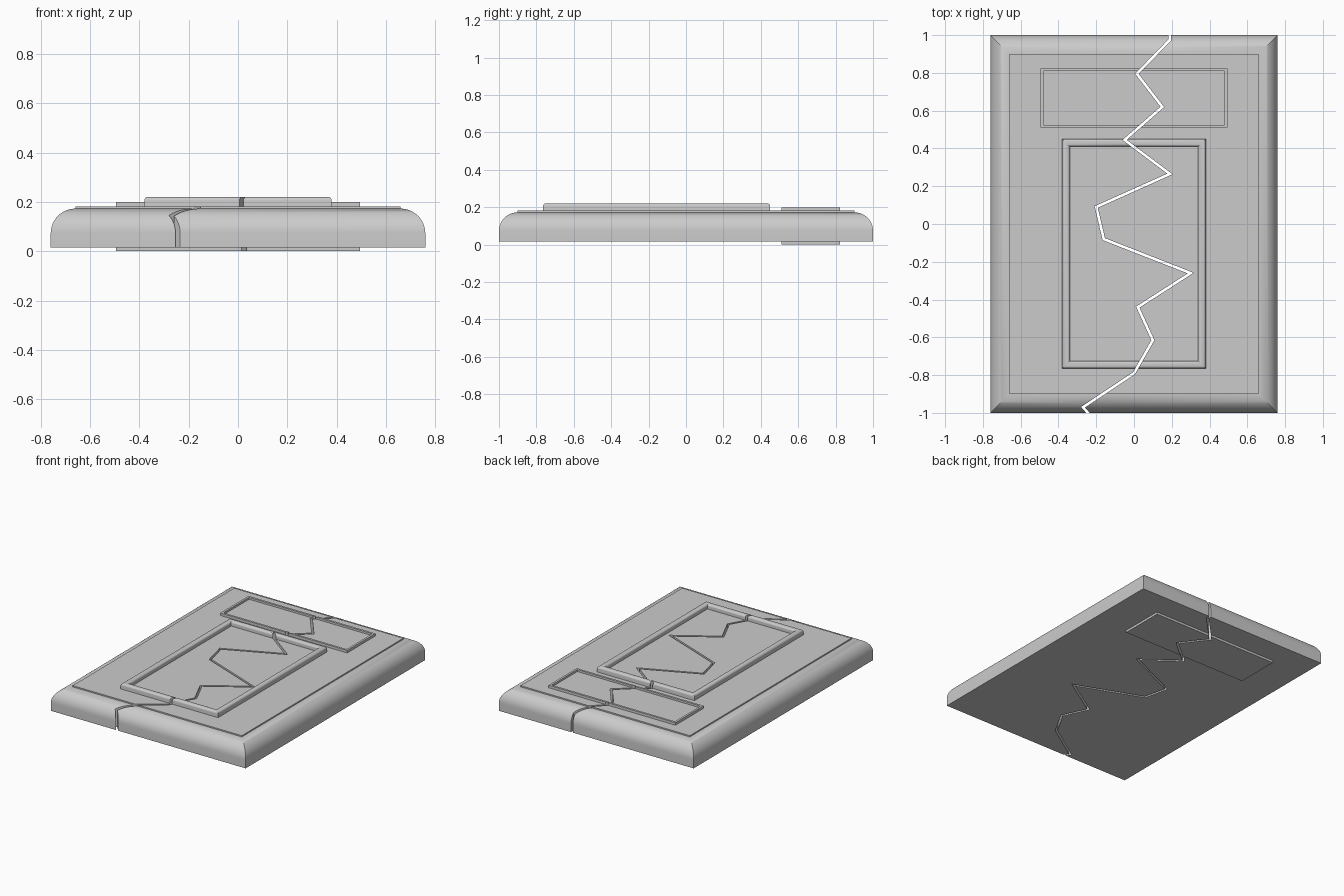
import bpy, bmesh, math
from mathutils import Vector

if "Cube" in bpy.data.objects:
    bpy.data.objects.remove(bpy.data.objects["Cube"])


def finish(bm, name):
    bmesh.ops.recalc_face_normals(bm, faces=bm.faces)
    me = bpy.data.meshes.new(name)
    bm.to_mesh(me)
    bm.free()
    ob = bpy.data.objects.new(name, me)
    bpy.context.collection.objects.link(ob)
    return ob


def rect_loft(name, hx, hy, cy, profile):
    """Stack rectangles; profile holds (inset, z) from bottom to inner top."""
    bm = bmesh.new()
    rings = []
    for d, z in profile:
        rings.append([bm.verts.new((sx * (hx - d), cy + sy * (hy - d), z))
                      for sx, sy in ((-1, -1), (1, -1), (1, 1), (-1, 1))])
    for a, b in zip(rings, rings[1:]):
        for i in range(4):
            j = (i + 1) % 4
            bm.faces.new((a[i], a[j], b[j], b[i]))
    bm.faces.new(rings[0][::-1])
    bm.faces.new(rings[-1])
    return finish(bm, name)


def arc(cx, cz, r, a0, a1, n):
    return [(cx + r * math.cos(math.radians(a0 + (a1 - a0) * i / n)),
             cz + r * math.sin(math.radians(a0 + (a1 - a0) * i / n)))
            for i in range(n + 1)]


# slab with rounded rim and a slightly raised field
slab = rect_loft("slab", 0.76, 1.0, 0,
                 [(0, 0.016)] + arc(0.1, 0.073, 0.1, 180, 90, 12)[:-1]
                 + [(0.1, 0.173), (0.1, 0.182)])

# long panel framed by a rounded bead
bead = ([(0, 0.17)] + arc(0.014, 0.206, 0.014, 180, 90, 5)
        + arc(0.026, 0.206, 0.014, 90, 0, 5) + [(0.04, 0.187)])
panel = rect_loft("long_panel", 0.38, 0.6075, -0.1575, bead)

# upper plate passing through the slab, with a thin rim
plate = rect_loft("upper_plate", 0.495, 0.157, 0.667,
                  [(0, 0), (0, 0.2), (0.015, 0.2), (0.015, 0.186)])

# zigzag crack cutter with mitred offset
path = [Vector(p) for p in (
    (0.19, 1.05), (0.19, 0.975), (0.015, 0.795), (0.15, 0.62), (-0.05, 0.445),
    (0.19, 0.265), (-0.20, 0.09), (-0.16, -0.08), (0.30, -0.26), (0.02, -0.44),
    (0.10, -0.615), (0.0, -0.79), (-0.27, -0.97), (-0.20, -1.05))]
bm = bmesh.new()
HALF = 0.007
rows = []
for i, p in enumerate(path):
    d0 = (p - path[max(i - 1, 0)]) if i else path[1] - p
    d1 = (path[i + 1] - p) if i < len(path) - 1 else d0
    n0, n1 = (Vector((-d.y, d.x)).normalized() for d in (d0, d1))
    m = (n0 + n1).normalized()
    off = m * (HALF / m.dot(n0))
    rows.append([bm.verts.new((q.x, q.y, z)) for q, z in
                 ((p - off, -0.1), (p + off, -0.1), (p + off, 0.4), (p - off, 0.4))])
for a, b in zip(rows, rows[1:]):
    for i in range(4):
        j = (i + 1) % 4
        bm.faces.new((a[i], a[j], b[j], b[i]))
bm.faces.new(rows[0])
bm.faces.new(rows[-1])
cutter = finish(bm, "crack_cutter")
cutter.hide_render = True

# split every part along the crack
for ob in (slab, panel, plate):
    mod = ob.modifiers.new("crack", 'BOOLEAN')
    mod.operation = 'DIFFERENCE'
    mod.solver = 'EXACT'
    mod.object = cutter
    bpy.ops.object.select_all(action='DESELECT')
    ob.select_set(True)
    bpy.context.view_layer.objects.active = ob
    bpy.ops.object.modifier_apply(modifier=mod.name)
    bpy.ops.object.shade_smooth_by_angle(angle=math.radians(30))
bpy.data.objects.remove(cutter)
